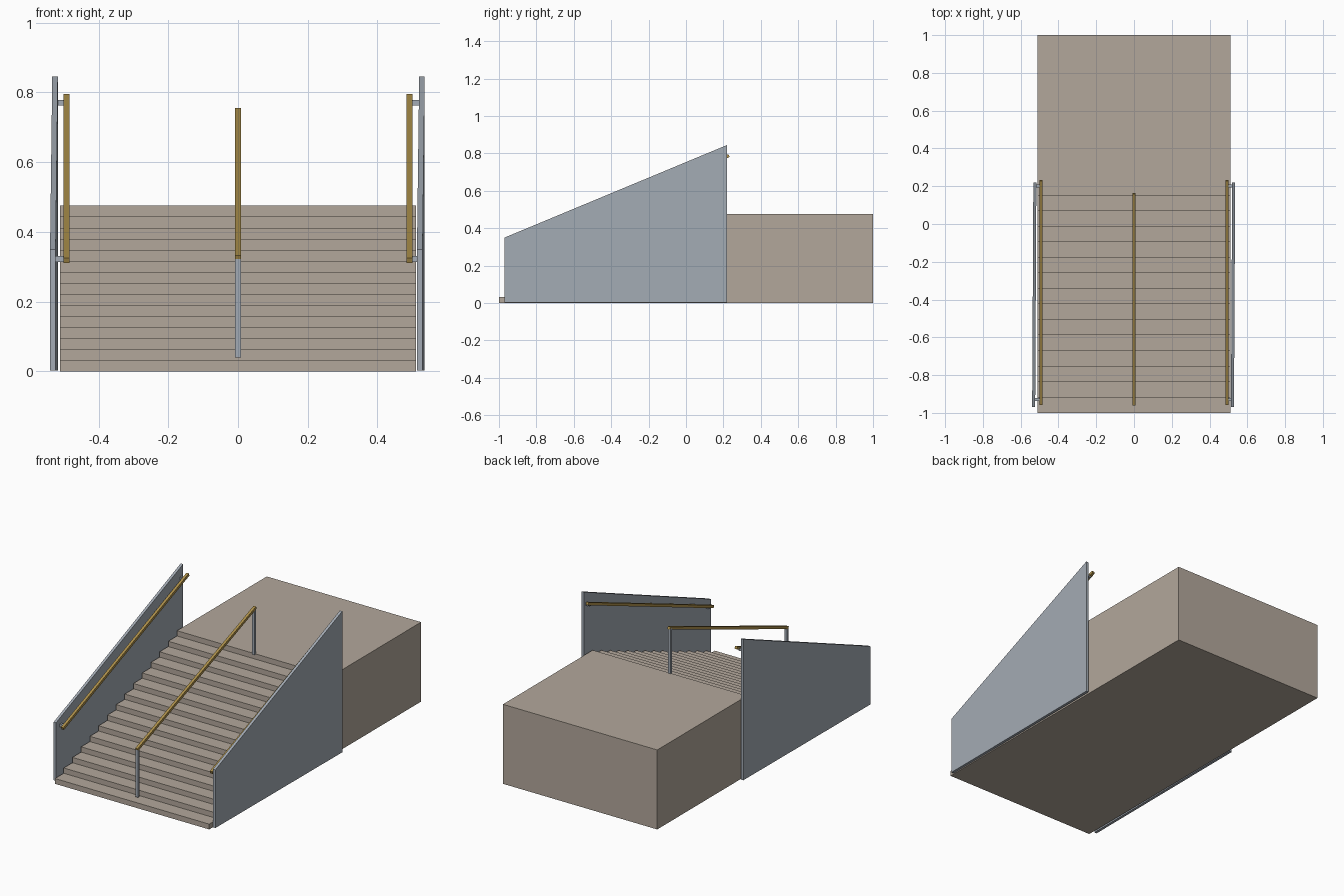
import bpy, bmesh
from mathutils import Vector

if "Cube" in bpy.data.objects:
    bpy.data.objects.remove(bpy.data.objects["Cube"])


def material(name, color):
    m = bpy.data.materials.new(name)
    m.diffuse_color = (*color, 1)
    m.use_nodes = True
    m.node_tree.nodes["Principled BSDF"].inputs["Base Color"].default_value = m.diffuse_color
    return m


stone = material("stone", (0.45, 0.39, 0.33))
steel = material("steel", (0.37, 0.41, 0.46))
brass = material("brass", (0.42, 0.28, 0.07))


def extrude_profile(name, pts, x0, x1, mat, skew=0.0):
    """Extrude a (y, z) profile along x; skew shifts x along y."""
    bm = bmesh.new()
    face = bm.faces.new([bm.verts.new((x0, y, z)) for y, z in pts])
    new = bmesh.ops.extrude_face_region(bm, geom=[face])["geom"]
    for v in new:
        if isinstance(v, bmesh.types.BMVert):
            v.co.x = x1
    for v in bm.verts:
        v.co.x += skew * v.co.y
    bmesh.ops.recalc_face_normals(bm, faces=bm.faces[:])
    me = bpy.data.meshes.new(name)
    bm.to_mesh(me)
    bm.free()
    me.materials.append(mat)
    ob = bpy.data.objects.new(name, me)
    bpy.context.collection.objects.link(ob)
    return ob


def box(name, lo, hi, mat):
    (x0, y0, z0), (x1, y1, z1) = lo, hi
    return extrude_profile(name, [(y0, z0), (y1, z0), (y1, z1), (y0, z1)], x0, x1, mat)


def rail(name, x, start, end, mat, size=0.016):
    """Square bar between two (y, z) centre points, cut square at the ends."""
    a, b = Vector(start), Vector(end)
    d = (b - a).normalized()
    n = Vector((-d.y, d.x)) * size / 2
    return extrude_profile(name, [a - n, b - n, b + n, a + n], x - size / 2, x + size / 2, mat)


# stair flight with upper landing, one solid profile
STEPS, RISE, RUN = 15, 0.475 / 15, 0.0823
profile = [(1, 0), (-1, 0)]
for i in range(STEPS):
    y = -1 + i * RUN
    if i:
        profile.append((y, i * RISE))
    profile.append((y, (i + 1) * RISE))
profile.append((1, STEPS * RISE))
extrude_profile("stairs_and_landing", profile, -0.51, 0.51, stone)

# side panels, wall handrails and their brackets
panel = [(-0.97, 0.002), (0.22, 0.002), (0.22, 0.845), (-0.97, 0.35)]
for side, s, x0 in (("left", -1, -0.534), ("right", 1, 0.5185)):
    extrude_profile(side + "_panel", panel, x0, x0 + 0.016, steel, skew=0.0053)
    rail(side + "_handrail", s * 0.492, (-0.955, 0.318), (0.23, 0.788), brass)
    for end, y, z in (("lower", -0.93, 0.322), ("upper", 0.20, 0.77)):
        xs = sorted((s * 0.492, s * 0.525))
        box(f"{side}_{end}_bracket", (xs[0], y - 0.008, z - 0.008),
            (xs[1], y + 0.008, z + 0.008), steel)

# centre handrail and posts
rail("centre_handrail", 0, (-0.957, 0.324), (0.162, 0.748), brass)
box("centre_lower_post", (-0.008, -0.957, 0.04), (0.008, -0.941, 0.322), steel)
box("centre_upper_post", (-0.008, 0.144, 0.47), (0.008, 0.16, 0.742), steel)
